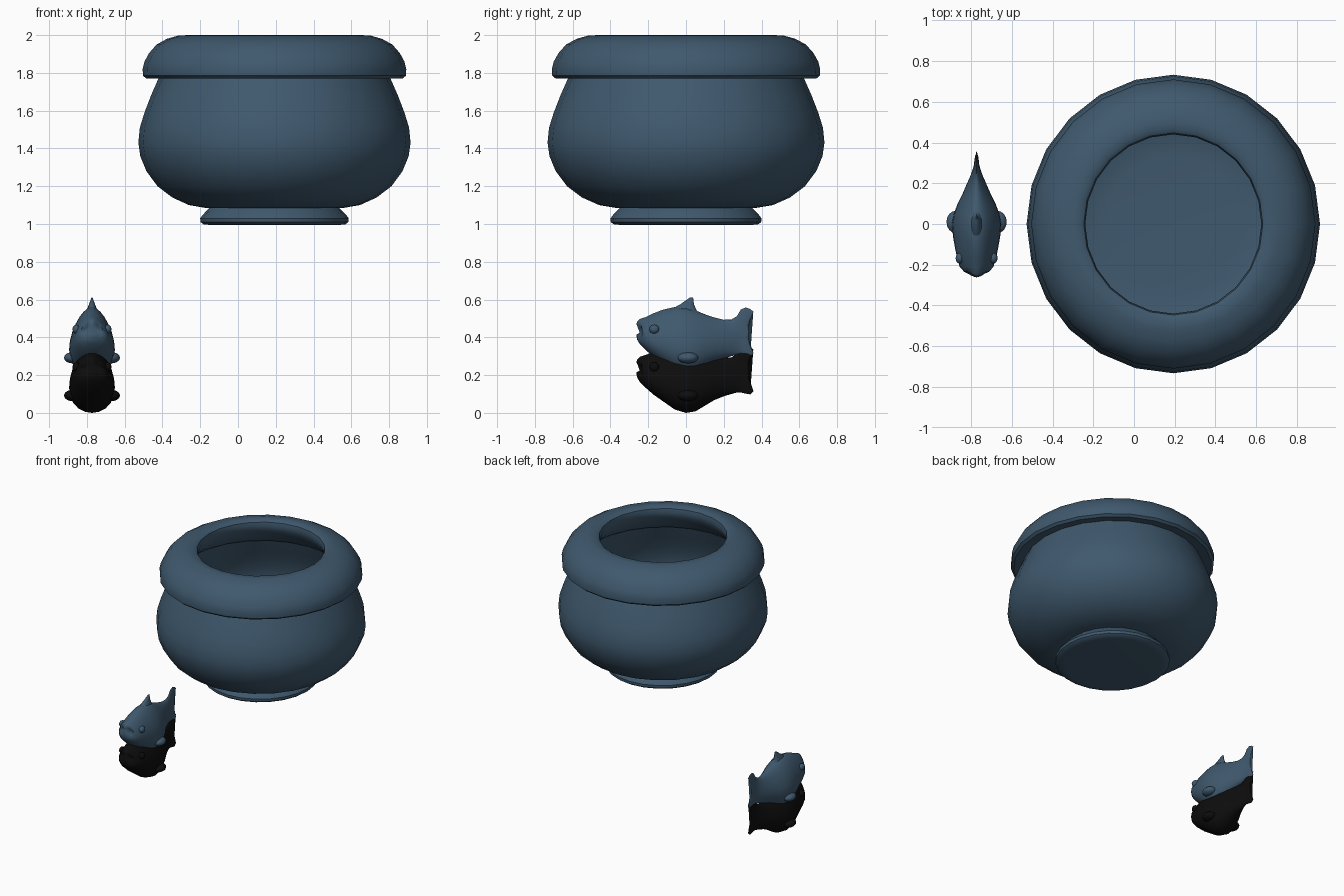
import bpy, bmesh
from math import sin, cos, pi, radians
from mathutils import Matrix, Vector

if "Cube" in bpy.data.objects:
    bpy.data.objects.remove(bpy.data.objects["Cube"])


def material(name, color):
    m = bpy.data.materials.new(name)
    m.diffuse_color = color
    m.use_nodes = True
    m.node_tree.nodes["Principled BSDF"].inputs["Base Color"].default_value = m.diffuse_color
    return m


BLUE = material("blue_glass", (0.05, 0.10, 0.155, 1))
BLACK = material("black", (0.004, 0.004, 0.004, 1))


def finish(name, bm, mat, angle=40):
    bmesh.ops.remove_doubles(bm, verts=bm.verts, dist=1e-4)
    bmesh.ops.recalc_face_normals(bm, faces=bm.faces)
    me = bpy.data.meshes.new(name)
    bm.to_mesh(me)
    bm.free()
    me.materials.append(mat)
    ob = bpy.data.objects.new(name, me)
    bpy.context.collection.objects.link(ob)
    bpy.ops.object.select_all(action='DESELECT')
    ob.select_set(True)
    bpy.context.view_layer.objects.active = ob
    bpy.ops.object.shade_smooth_by_angle(angle=radians(angle))
    return ob


def bridge(bm, rings, closed_rings=False):
    n = len(rings[0])
    pairs = list(zip(rings, rings[1:]))
    if closed_rings:
        pairs.append((rings[-1], rings[0]))
    for a, b in pairs:
        for i in range(n):
            j = (i + 1) % n
            bm.faces.new((a[i], a[j], b[j], b[i]))


# Round parts of the bowl, 24 sides, slightly narrower in x
def lathe(name, profile, closed=False, sides=24):
    bm = bmesh.new()
    rings = []
    for r, z in profile:
        r = max(r, 1e-6)
        rings.append([bm.verts.new((0.193 + 0.983 * r * cos(2 * pi * i / sides),
                                    r * sin(2 * pi * i / sides), z))
                      for i in range(sides)])
    bridge(bm, rings, closed)
    return finish(name, bm, BLUE)


# Bowl body: outer wall up, inner wall down to the floor
lathe("bowl_body", [
    (0, 1.085), (0.37, 1.085), (0.46, 1.10), (0.55, 1.14), (0.63, 1.20),
    (0.69, 1.28), (0.723, 1.36), (0.733, 1.43), (0.725, 1.51), (0.70, 1.59),
    (0.665, 1.68), (0.625, 1.77), (0.60, 1.83),
    (0.565, 1.83), (0.59, 1.77), (0.63, 1.68), (0.67, 1.59), (0.695, 1.50),
    (0.70, 1.43), (0.69, 1.36), (0.66, 1.29), (0.60, 1.22), (0.52, 1.16),
    (0.44, 1.13), (0.335, 1.12), (0, 1.12)])

# Thick rolled rim
lathe("bowl_rim", [
    (0.61, 1.78), (0.69, 1.77), (0.708, 1.785), (0.71, 1.82), (0.70, 1.86),
    (0.675, 1.905), (0.635, 1.95), (0.58, 1.98), (0.52, 1.997), (0.47, 2.0),
    (0.447, 1.985), (0.44, 1.955), (0.45, 1.92), (0.48, 1.87), (0.53, 1.82),
    (0.565, 1.79)], closed=True)

# Foot
lathe("bowl_foot", [
    (0, 1.0), (0.335, 0.995), (0.38, 0.997), (0.398, 1.01), (0.40, 1.03),
    (0.385, 1.05), (0.365, 1.07), (0.345, 1.09), (0, 1.09)])

# Fish stations: y, bottom, top, half width, notch depth
BODY = [
    (-0.262, 0.215, 0.265, 0.030, 0.035), (-0.26, 0.19, 0.282, 0.045, 0.03),
    (-0.245, 0.165, 0.297, 0.060, 0.012), (-0.21, 0.13, 0.308, 0.080, 0),
    (-0.17, 0.095, 0.328, 0.092, 0), (-0.12, 0.06, 0.347, 0.102, 0),
    (-0.06, 0.018, 0.360, 0.112, 0), (0.0, 0.0, 0.360, 0.117, 0),
    (0.05, 0.008, 0.343, 0.108, 0), (0.10, 0.038, 0.322, 0.090, 0),
    (0.15, 0.068, 0.305, 0.066, 0), (0.20, 0.088, 0.293, 0.045, 0),
    (0.24, 0.100, 0.294, 0.028, 0), (0.27, 0.108, 0.312, 0.018, 0),
    (0.29, 0.108, 0.347, 0.013, 0), (0.315, 0.102, 0.358, 0.010, 0),
    (0.34, 0.098, 0.350, 0.008, -0.01), (0.358, 0.115, 0.335, 0.004, -0.03)]


def ellipsoid(bm, center, size):
    mat = Matrix.Translation(center) @ Matrix.Diagonal((*size, 1))
    bmesh.ops.create_uvsphere(bm, u_segments=16, v_segments=10, radius=1, matrix=mat)


def fish(prefix, z0, mat):
    origin = Vector((-0.773, 0, z0))
    n = 24

    # Pear-shaped body tapering into the tail fin
    bm = bmesh.new()
    rings = []
    for y, lo, hi, w, notch in BODY:
        ring = []
        for i in range(n):
            t = 2 * pi * i / n
            p = Vector((w * sin(t) * (1 - 0.28 * cos(t)),
                        y + notch * sin(t) ** 2,
                        (lo + hi) / 2 + (hi - lo) / 2 * cos(t)))
            ring.append(bm.verts.new(p + origin))
        rings.append(ring)
    bridge(bm, rings)
    bm.faces.new(rings[0])
    bm.faces.new(rings[-1])
    finish(prefix + "_body", bm, mat, 60)

    # Dorsal fin: tapered triangle along the back
    bm = bmesh.new()
    rings = []
    for z, y0, y1, w in [(0.30, -0.12, 0.10, 0.045), (0.345, -0.085, 0.055, 0.028),
                         (0.375, -0.03, 0.042, 0.016), (0.41, 0.02, 0.038, 0.003)]:
        ring = []
        for i in range(12):
            t = 2 * pi * i / 12
            p = Vector((w * sin(t), (y0 + y1) / 2 + (y1 - y0) / 2 * cos(t), z))
            ring.append(bm.verts.new(p + origin))
        rings.append(ring)
    bridge(bm, rings)
    bm.faces.new(rings[0])
    bm.faces.new(rings[-1])
    finish(prefix + "_dorsal_fin", bm, mat, 60)

    # Mirrored eyes and stubby side fins
    for side, s in (("left", -1), ("right", 1)):
        bm = bmesh.new()
        ellipsoid(bm, origin + Vector((s * 0.083, -0.168, 0.243)), (0.02, 0.026, 0.024))
        finish(f"{prefix}_{side}_eye", bm, mat, 60)
        bm = bmesh.new()
        ellipsoid(bm, origin + Vector((s * 0.102, 0.01, 0.092)), (0.046, 0.055, 0.03))
        finish(f"{prefix}_{side}_fin", bm, mat, 60)


# Two stacked fish
fish("lower_fish", 0.0, BLACK)
fish("upper_fish", 0.2, BLUE)
